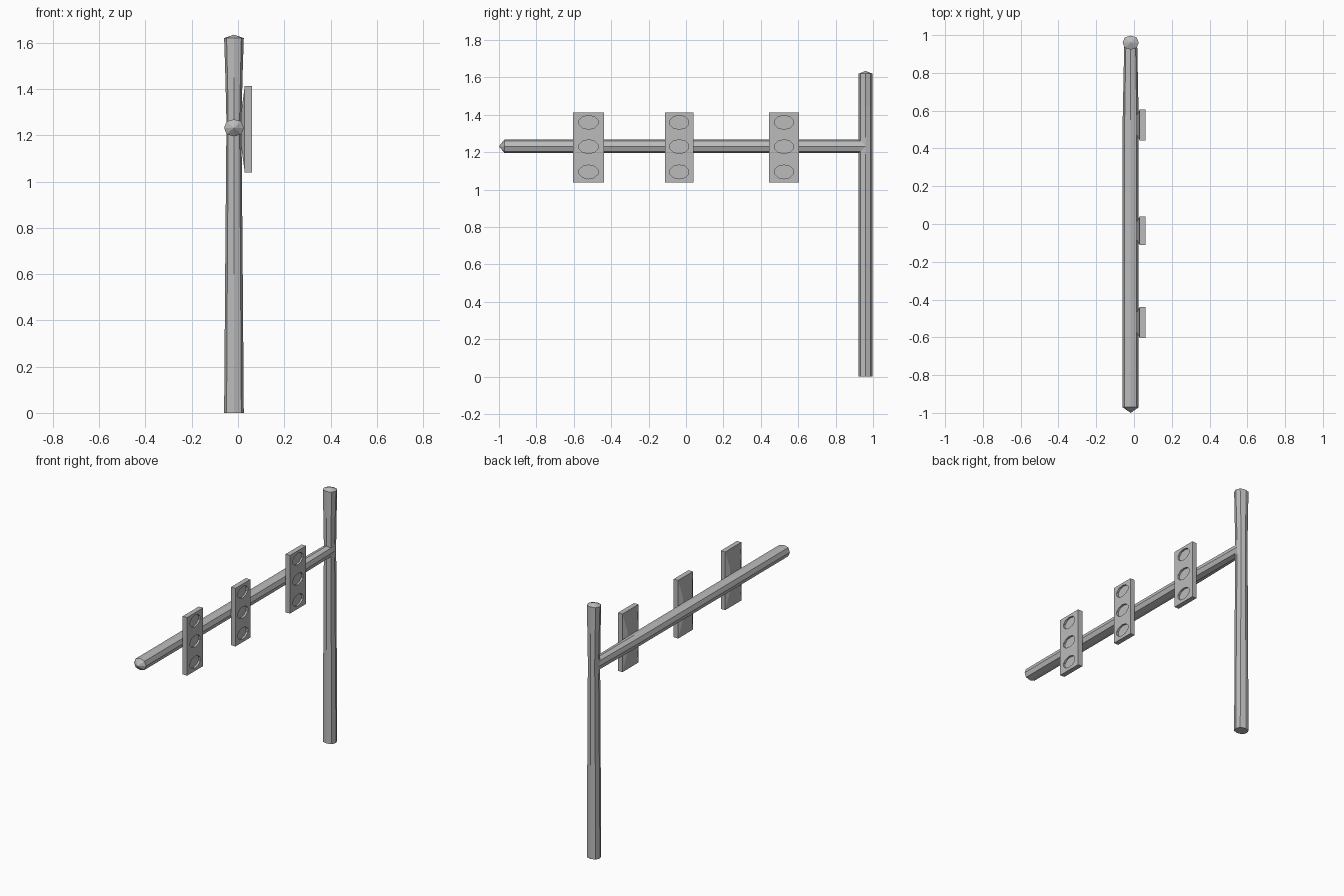
import bpy
import bmesh
import math
from mathutils import Matrix, Vector

cube = bpy.data.objects.get("Cube")
if cube:
    bpy.data.objects.remove(cube, do_unlink=True)

grey = bpy.data.materials.new("light_grey")
grey.use_nodes = True
colour = (0.5, 0.5, 0.5, 1)
grey.diffuse_color = colour
grey.node_tree.nodes["Principled BSDF"].inputs["Base Color"].default_value = colour

CENTRE_X = -0.0175
ARM_Z = 1.232
POST_Y = 0.96


def add_object(name, bm):
    bmesh.ops.recalc_face_normals(bm, faces=bm.faces)
    mesh = bpy.data.meshes.new(name)
    bm.to_mesh(mesh)
    bm.free()
    mesh.materials.append(grey)
    obj = bpy.data.objects.new(name, mesh)
    bpy.context.collection.objects.link(obj)
    return obj


def softened_square():
    """Eight points: side middles at 1, corners pulled in to 0.75."""
    c = 0.75
    return [(1, 0), (c, c), (0, 1), (-c, c), (-1, 0), (-c, -c), (0, -1), (c, -c)]


def beam(name, stations, tip, place):
    """Loft stations of (distance, half_width, half_depth), ending in a point."""
    bm = bmesh.new()
    rings = []
    for d, w, h in stations:
        rings.append([bm.verts.new(place(u * w, v * h, d)) for u, v in softened_square()])
    for a, b in zip(rings, rings[1:]):
        for i in range(8):
            j = (i + 1) % 8
            bm.faces.new((a[i], a[j], b[j], b[i]))
    bm.faces.new(rings[0])
    apex = bm.verts.new(place(0, 0, tip))
    for i in range(8):
        bm.faces.new((rings[-1][i], rings[-1][(i + 1) % 8], apex))
    return add_object(name, bm)


# Upright post, pinched where the arm joins
beam("post",
     [(0, 0.0425, 0.037), (0.6, 0.038, 0.037), (1.19, 0.033, 0.037),
      (1.28, 0.033, 0.037), (1.45, 0.037, 0.037), (1.62, 0.0425, 0.037)],
     1.635, lambda u, v, d: (CENTRE_X + u, POST_Y + v, d))

# Horizontal arm, pointed at its free end
beam("arm",
     [(0.96, 0.034, 0.035), (0.92, 0.035, 0.037), (0.55, 0.0425, 0.037),
      (-0.97, 0.0425, 0.037)],
     -1.0, lambda u, v, d: (CENTRE_X + u, d, ARM_Z + v))


# Signal boards with recessed oval lamps and a shallow mount behind
def rectangle(bm, x, y, z, half_y, half_z):
    return [bm.verts.new((x, y + a * half_y, z + b * half_z))
            for a, b in ((-1, -1), (1, -1), (1, 1), (-1, 1))]


def signal_board(name, y, half_y):
    z, half_z = 1.226, 0.187
    bm = bmesh.new()
    rings = [rectangle(bm, 0.014, y, z, half_y * 0.65, half_z * 0.4),
             rectangle(bm, 0.028, y, z, half_y * 0.95, half_z * 0.95),
             rectangle(bm, 0.0285, y, z, half_y, half_z),
             rectangle(bm, 0.06, y, z, half_y, half_z)]
    for a, b in zip(rings, rings[1:]):
        for i in range(4):
            j = (i + 1) % 4
            bm.faces.new((a[i], a[j], b[j], b[i]))
    bm.faces.new(rings[0])
    bm.faces.new(rings[-1])
    board = add_object(name, bm)

    cutter_bm = bmesh.new()
    for lamp_z in (1.095, 1.23, 1.36):
        matrix = (Matrix.Translation(Vector((0.06, y, lamp_z)))
                  @ Matrix.Diagonal((1, 0.053, 0.037, 1))
                  @ Matrix.Rotation(math.pi / 2, 4, "Y")
                  @ Matrix.Rotation(math.pi / 2, 4, "Z"))
        bmesh.ops.create_cone(cutter_bm, cap_ends=True, segments=10,
                              radius1=1, radius2=1, depth=0.024, matrix=matrix)
    cutter = add_object(name + "_cutter", cutter_bm)
    cutter.hide_render = True

    cut = board.modifiers.new("lamp_recesses", "BOOLEAN")
    cut.object = cutter
    cut.solver = "EXACT"
    bpy.context.view_layer.objects.active = board
    bpy.ops.object.modifier_apply(modifier=cut.name)
    bpy.data.objects.remove(cutter, do_unlink=True)


for label, y, half_y in (("front", -0.521, 0.082), ("middle", -0.036, 0.075),
                         ("rear", 0.524, 0.081)):
    signal_board(label + "_signal_board", y, half_y)
